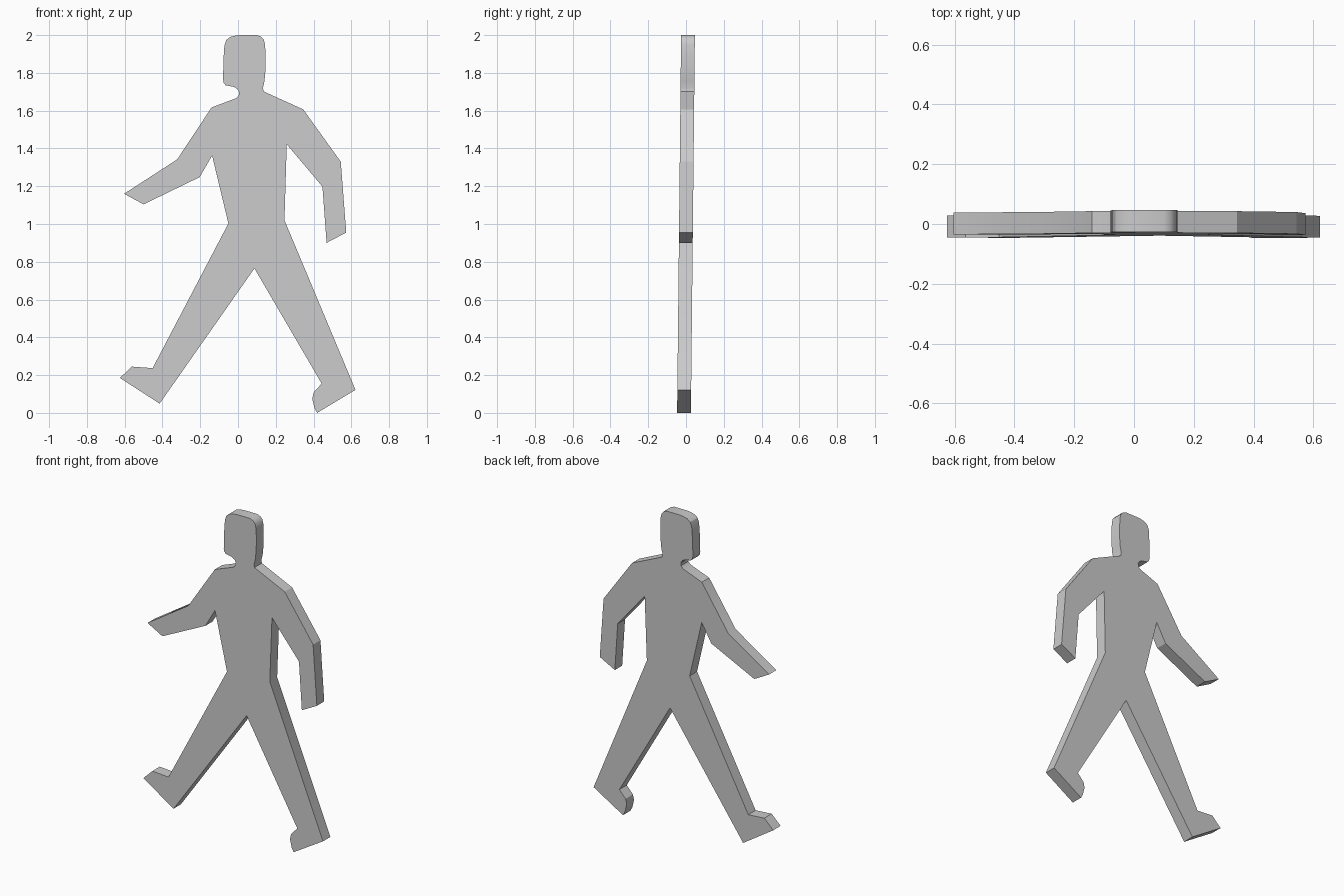
import bpy, bmesh

HALF = 0.0365    # half thickness of the cut-out
LEAN = 0.0105    # slight backward lean per unit of height

# Outline in (x, z), clockwise, grouped by body part
right_head = [(0.01, 2.0), (0.10, 2.0), (0.122, 1.992), (0.137, 1.975), (0.143, 1.95),
              (0.146, 1.90), (0.146, 1.82), (0.140, 1.755), (0.132, 1.722), (0.135, 1.702)]
right_arm = [(0.345, 1.607), (0.544, 1.33), (0.573, 0.955), (0.469, 0.90),
             (0.447, 1.198), (0.258, 1.422)]
right_leg = [(0.246, 1.02), (0.622, 0.122), (0.419, 0.0), (0.405, 0.025), (0.393, 0.075),
             (0.40, 0.108), (0.443, 0.155), (0.087, 0.765)]
left_leg = [(-0.415, 0.049), (-0.625, 0.185), (-0.563, 0.245), (-0.452, 0.237), (-0.051, 1.003)]
left_arm = [(-0.137, 1.362), (-0.203, 1.248), (-0.50, 1.104), (-0.603, 1.16),
            (-0.322, 1.342), (-0.14, 1.617)]
left_head = [(-0.01, 1.666), (0.004, 1.682), (0.005, 1.70), (-0.005, 1.716), (-0.022, 1.726),
             (-0.065, 1.734), (-0.076, 1.748), (-0.079, 1.765), (-0.077, 1.87),
             (-0.072, 1.945), (-0.062, 1.974), (-0.042, 1.99), (-0.015, 1.997)]
outline = right_head + right_arm + right_leg + left_leg + left_arm + left_head

# Flat walking figure: fill the outline, then extrude it through the thickness
bm = bmesh.new()
front = bm.faces.new([bm.verts.new((x, (z - 1) * LEAN - HALF, z)) for x, z in outline])
extruded = bmesh.ops.extrude_face_region(bm, geom=[front], use_keep_orig=True)
back_verts = [g for g in extruded["geom"] if isinstance(g, bmesh.types.BMVert)]
bmesh.ops.translate(bm, verts=back_verts, vec=(0, 2 * HALF, 0))
bmesh.ops.recalc_face_normals(bm, faces=bm.faces)

mesh = bpy.data.meshes.new("walking_figure")
bm.to_mesh(mesh)
bm.free()
figure = bpy.data.objects.new("walking_figure", mesh)
bpy.context.collection.objects.link(figure)

# Smooth only the rounded head edges
bpy.context.view_layer.objects.active = figure
figure.select_set(True)
bpy.ops.object.shade_smooth_by_angle(angle=0.52)
